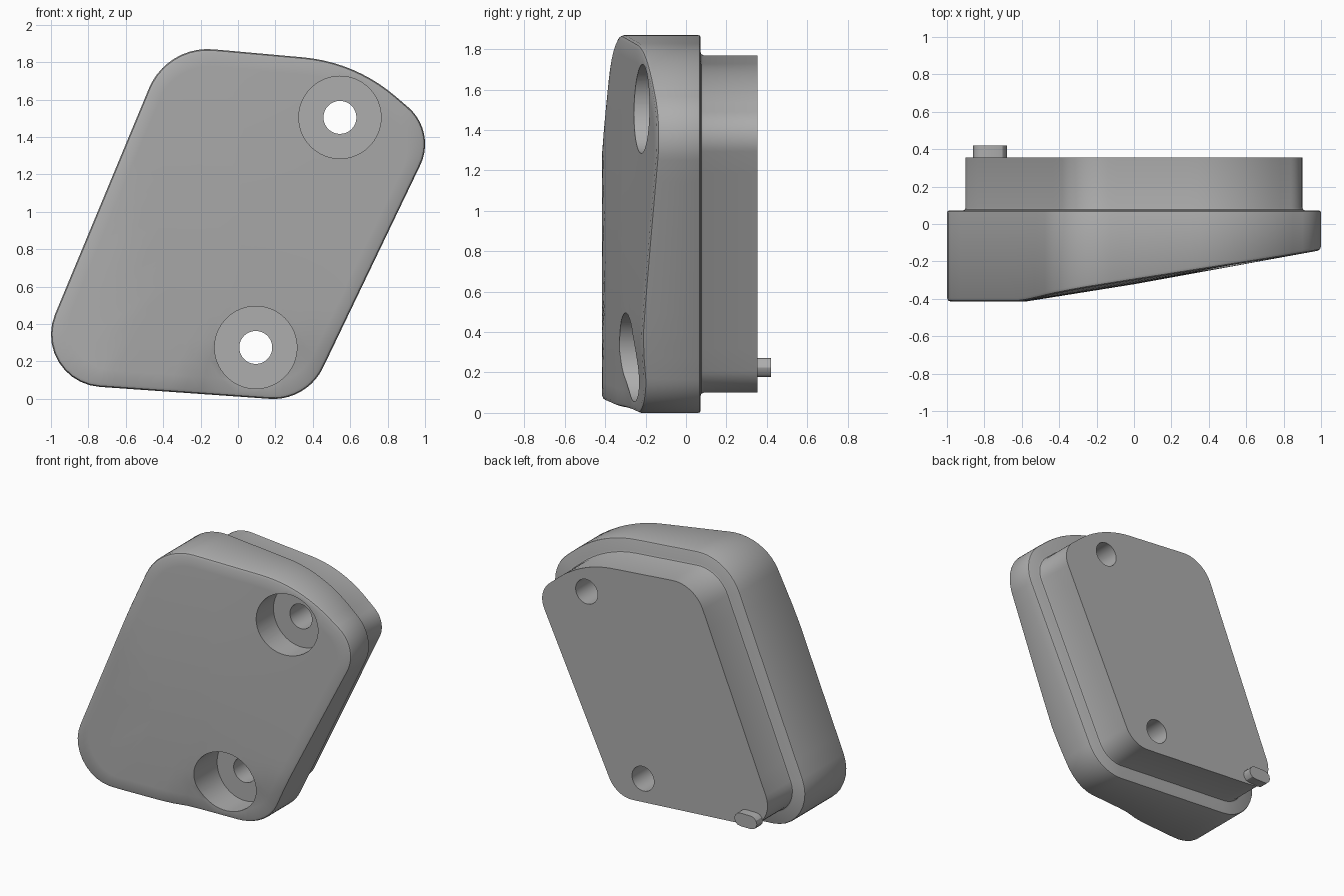
import bpy, bmesh, math
from mathutils import Vector

if "Cube" in bpy.data.objects:
    bpy.data.objects.remove(bpy.data.objects["Cube"], do_unlink=True)

grey = bpy.data.materials.new("plain grey")
grey.use_nodes = True
GREY = (0.42, 0.42, 0.42, 1)
grey.diffuse_color = GREY
grey.node_tree.nodes["Principled BSDF"].inputs["Base Color"].default_value = GREY

# Sharp outline corners (x, z) and fillet setback, counter-clockwise
CORNERS = [((-1.13, 0.093), 0.39), ((0.37, -0.012), 0.2), ((1.065, 1.43), 0.2),
           ((0.63, 1.8), 0.28), ((-0.38, 1.89), 0.25)]
HEIGHT = 1.87


def rounded_outline(corners, arc_steps=10, side_steps=10):
    """Points with outward normals around a polygon with circular corners."""
    arcs = []
    for i, (corner, setback) in enumerate(corners):
        c = Vector(corner)
        to_prev = (Vector(corners[i - 1][0]) - c).normalized()
        to_next = (Vector(corners[(i + 1) % len(corners)][0]) - c).normalized()
        half = to_prev.angle(to_next) / 2
        centre = c + (to_prev + to_next).normalized() * setback / math.cos(half)
        radius = setback * math.tan(half)
        start = (c + to_prev * setback - centre).normalized()
        a0 = math.atan2(start.y, start.x)
        sweep = math.pi - 2 * half
        arc = []
        for k in range(arc_steps + 1):
            a = a0 + sweep * k / arc_steps
            n = Vector((math.cos(a), math.sin(a)))
            arc.append((centre + n * radius, n))
        arcs.append(arc)
    points = []
    for i, arc in enumerate(arcs):
        points += arc
        (p, n), (q, _) = arc[-1], arcs[(i + 1) % len(arcs)][0]
        points += [(p.lerp(q, k / side_steps), n) for k in range(1, side_steps)]
    # Fit the outline exactly to the overall width and height
    xs, zs = [p.x for p, _ in points], [p.y for p, _ in points]
    return [(Vector((2 * (p.x - min(xs)) / (max(xs) - min(xs)) - 1,
                     HEIGHT * (p.y - min(zs)) / (max(zs) - min(zs)))), n)
            for p, n in points]


def smoothstep(t):
    t = max(0, min(1, t))
    return t * t * (3 - 2 * t)


def front_y(x, z):
    """Sloping, slightly crowned front face with a dip at its lower edge."""
    crown = 0.022 * max(0, 1 - ((z - 0.95) / 0.9) ** 2) * min(1, 1 - x)
    dip = 0.03 * smoothstep((x + 0.38 - z * 0.7) / 0.22) * smoothstep((0.4 - z) / 0.3)
    return max(-0.415, -0.3 + 0.16 * x - crown) + dip


def finish(obj):
    obj.data.materials.clear()
    obj.data.materials.append(grey)
    bpy.ops.object.select_all(action="DESELECT")
    obj.select_set(True)
    bpy.context.view_layer.objects.active = obj
    bpy.ops.object.shade_smooth_by_angle(angle=math.radians(30))


def mesh_object(name, bm):
    bmesh.ops.recalc_face_normals(bm, faces=bm.faces)
    mesh = bpy.data.meshes.new(name)
    bm.to_mesh(mesh)
    bm.free()
    obj = bpy.data.objects.new(name, mesh)
    bpy.context.collection.objects.link(obj)
    return obj


def loft(bm, rings):
    loops = [[bm.verts.new(v) for v in ring] for ring in rings]
    for a, b in zip(loops, loops[1:]):
        for i in range(len(a)):
            j = (i + 1) % len(a)
            bm.faces.new((a[i], a[j], b[j], b[i]))
    return loops


# Housing: crowned front, stepped rim and inset rear block in one skin
outline = rounded_outline(CORNERS)
middle = Vector((0, HEIGHT / 2))
rings = []
for scale in (0.12, 0.25, 0.4, 0.55, 0.7, 0.82, 0.92):
    ring = [middle + (p - n * 0.02 - middle) * scale for p, n in outline]
    rings.append([(v.x, front_y(v.x, v.y), v.y) for v in ring])
for inset, back in ((0.02, 0), (0.006, 0.006), (0, 0.02)):
    ring = [p - n * inset for p, n in outline]
    rings.append([(v.x, front_y(v.x, v.y) + back, v.y) for v in ring])
for inset, y in ((0, 0.06), (0.003, 0.068), (0.01, 0.072), (0.085, 0.072),
                 (0.096, 0.077), (0.1, 0.088), (0.1, 0.355)):
    rings.append([(p.x - n.x * inset, y, p.y - n.y * inset) for p, n in outline])
bm = bmesh.new()
loops = loft(bm, rings)
hub = bm.verts.new((0, front_y(0, middle.y), middle.y))
for a, b in zip(loops[0], loops[0][1:] + loops[0][:1]):
    bm.faces.new((hub, b, a))
bm.faces.new(loops[-1])
housing = mesh_object("housing", bm)


def cut_cylinder(x, z, radius, y0, y1):
    bpy.ops.mesh.primitive_cylinder_add(
        vertices=64, radius=radius, depth=y1 - y0,
        location=(x, (y0 + y1) / 2, z), rotation=(math.pi / 2, 0, 0))
    cutter = bpy.context.object
    cutter.name = "hole_cutter"
    cutter.hide_render = True
    mod = housing.modifiers.new("hole", "BOOLEAN")
    mod.operation, mod.solver, mod.object = "DIFFERENCE", "EXACT", cutter
    bpy.context.view_layer.objects.active = housing
    bpy.ops.object.modifier_apply(modifier=mod.name)
    bpy.data.objects.remove(cutter, do_unlink=True)


# Counterbored screw holes
for x, z in ((0.545, 1.505), (0.095, 0.275)):
    cut_cylinder(x, z, 0.22, -0.7, -0.06)
    cut_cylinder(x, z, 0.088, -0.6, 0.6)
finish(housing)

# Locating tab on the rear face: a short round-ended peg
bm = bmesh.new()
profile = []
for side, start in ((1, -90), (-1, 90)):
    for k in range(7):
        a = math.radians(start + 30 * k)
        profile.append((-0.77 + side * 0.043 + 0.047 * math.cos(a),
                        0.225 + 0.047 * math.sin(a)))
ends = loft(bm, [[(x, y, z) for x, z in profile] for y in (0.35, 0.42)])
for end in ends:
    bm.faces.new(end)
finish(mesh_object("locating_tab", bm))
